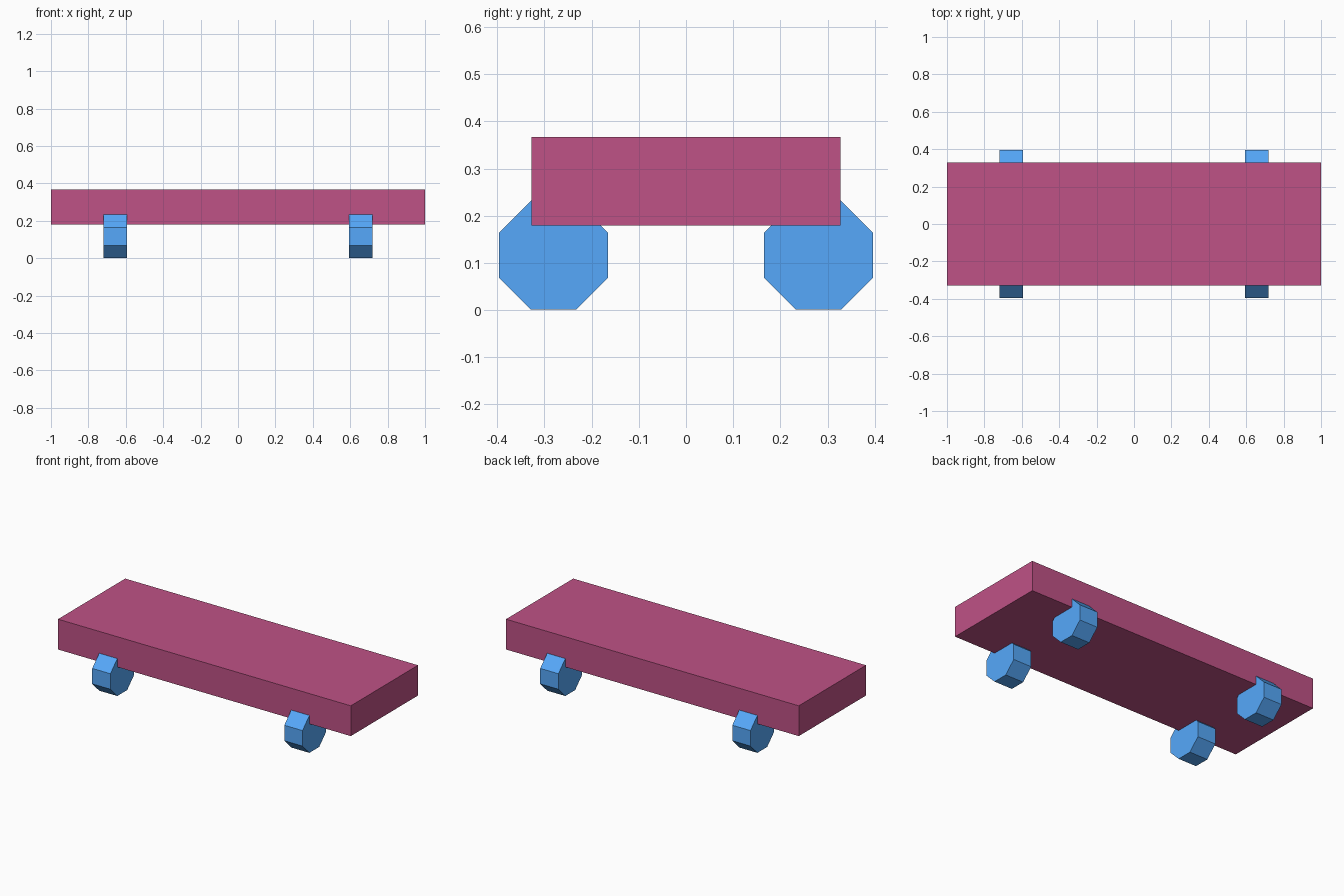
import bpy, math
from mathutils import Matrix

if "Cube" in bpy.data.objects:
    bpy.data.objects.remove(bpy.data.objects["Cube"])


def material(name, color):
    m = bpy.data.materials.new(name)
    m.diffuse_color = color
    m.use_nodes = True
    m.node_tree.nodes["Principled BSDF"].inputs["Base Color"].default_value = m.diffuse_color
    return m


pink = material("body_pink", (0.52, 0.084, 0.238, 1))
blue = material("wheel_blue", (0.093, 0.395, 0.96, 1))

# Flat box body
bpy.ops.mesh.primitive_cube_add(size=1, location=(0, 0, 0.273))
body = bpy.context.object
body.name = "body"
body.data.transform(Matrix.Diagonal((2.0, 0.656, 0.187, 1)))
body.data.materials.append(pink)

# Four eight-sided wheels, axles along x, resting on a flat side
APOTHEM = 0.1155
for side_x, end in ((-1, "left"), (1, "right")):
    for side_y, face in ((-1, "front"), (1, "back")):
        bpy.ops.mesh.primitive_cylinder_add(
            vertices=8, radius=APOTHEM / math.cos(math.pi / 8), depth=0.124,
            location=(side_x * 0.656, side_y * 0.281, 0.1165))
        wheel = bpy.context.object
        wheel.name = f"{face}_{end}_wheel"
        wheel.data.transform(Matrix.Rotation(math.pi / 2, 4, 'Y')
                             @ Matrix.Rotation(math.pi / 8, 4, 'Z'))
        wheel.data.materials.append(blue)
